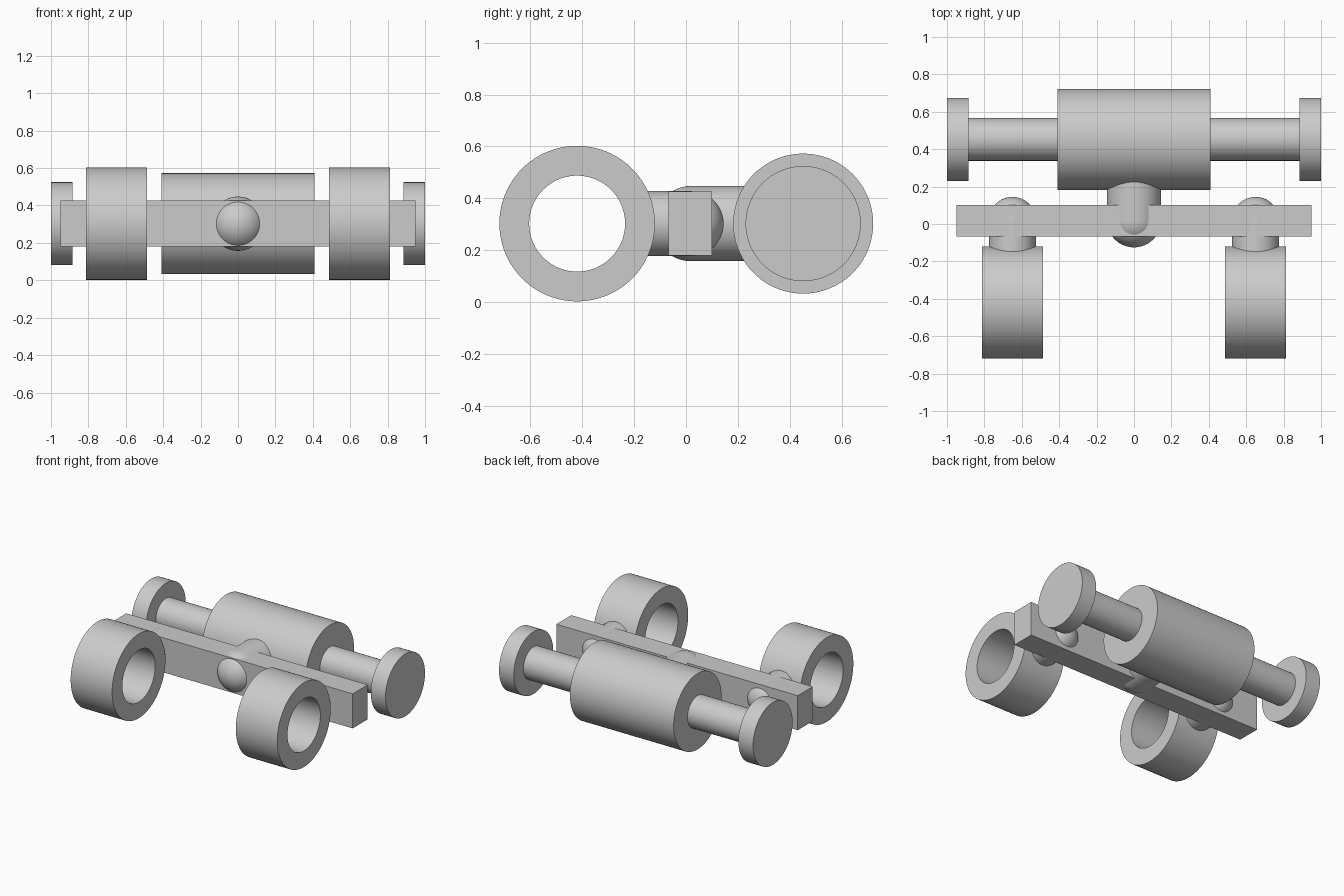
import bpy
import bmesh
from math import pi, sin, cos
from mathutils import Vector

cube = bpy.data.objects.get("Cube")
if cube:
    bpy.data.objects.remove(cube, do_unlink=True)

MID_Z = 0.3025   # shared centre height
RING_Y = -0.42
ROLLER_Y = 0.452
SOCKET_Y = 0.02  # centre of the ball ends inside the bar

grey = bpy.data.materials.new("plain grey")
grey.use_nodes = True
colour = (0.6, 0.6, 0.6, 1)
grey.diffuse_color = colour
grey.node_tree.nodes["Principled BSDF"].inputs["Base Color"].default_value = colour


def finish(name, bm, location):
    bmesh.ops.remove_doubles(bm, verts=bm.verts, dist=1e-5)
    bmesh.ops.recalc_face_normals(bm, faces=bm.faces)
    mesh = bpy.data.meshes.new(name)
    bm.to_mesh(mesh)
    bm.free()
    mesh.materials.append(grey)
    obj = bpy.data.objects.new(name, mesh)
    obj.location = location
    bpy.context.collection.objects.link(obj)
    bpy.ops.object.select_all(action="DESELECT")
    obj.select_set(True)
    bpy.context.view_layer.objects.active = obj
    bpy.ops.object.shade_smooth_by_angle(angle=pi / 6)
    return obj


def lathe(name, profile, axis, location, closed=False):
    """Revolve (distance along axis, radius) points about the axis."""
    bm = bmesh.new()
    axis = Vector(axis)
    verts = [bm.verts.new(axis * a + Vector((0, 0, r))) for a, r in profile]
    edges = [bm.edges.new(pair) for pair in zip(verts, verts[1:])]
    if closed:
        edges.append(bm.edges.new((verts[-1], verts[0])))
    bmesh.ops.spin(bm, geom=verts + edges, cent=(0, 0, 0), axis=axis,
                   angle=2 * pi, steps=96, use_merge=True)
    return finish(name, bm, location)


def rod(name, radius, length, location):
    h = length / 2
    return lathe(name, [(-h, 0), (-h, radius), (h, radius), (h, 0)],
                 (1, 0, 0), location)


def stud(name, radius, length, direction, x):
    """Round-ended peg: ball end at the bar, straight shank along y."""
    steps = 16
    dome = [(-radius * cos(t), radius * sin(t))
            for t in (i * pi / 2 / steps for i in range(steps + 1))]
    return lathe(name, dome + [(length, radius), (length, 0)],
                 (0, direction, 0), (x, SOCKET_Y, MID_Z))


# Cross bar
bm = bmesh.new()
bmesh.ops.create_cube(bm, size=1)
bmesh.ops.scale(bm, vec=(1.9, 0.168, 0.246), verts=bm.verts)
finish("cross_bar", bm, (0, 0.017, MID_Z))

# Roller with its axle, end discs and central stud
rod("roller_barrel", 0.27, 0.816, (0, ROLLER_Y, MID_Z))
rod("roller_axle", 0.114, 1.85, (0, ROLLER_Y, MID_Z))
stud("roller_stud", 0.145, 0.35, 1, 0)

# Mirrored end discs, rings and ring studs
for side, s in (("left", 1), ("right", -1)):
    rod(f"end_disc_{side}", 0.222, 0.116, (s * 0.942, ROLLER_Y, MID_Z))
    lathe(f"ring_{side}",
          [(-0.163, 0.185), (-0.163, 0.3), (0.163, 0.3), (0.163, 0.185)],
          (1, 0, 0), (s * 0.65, RING_Y, MID_Z), closed=True)
    stud(f"ring_stud_{side}", 0.125, 0.2, -1, s * 0.65)
